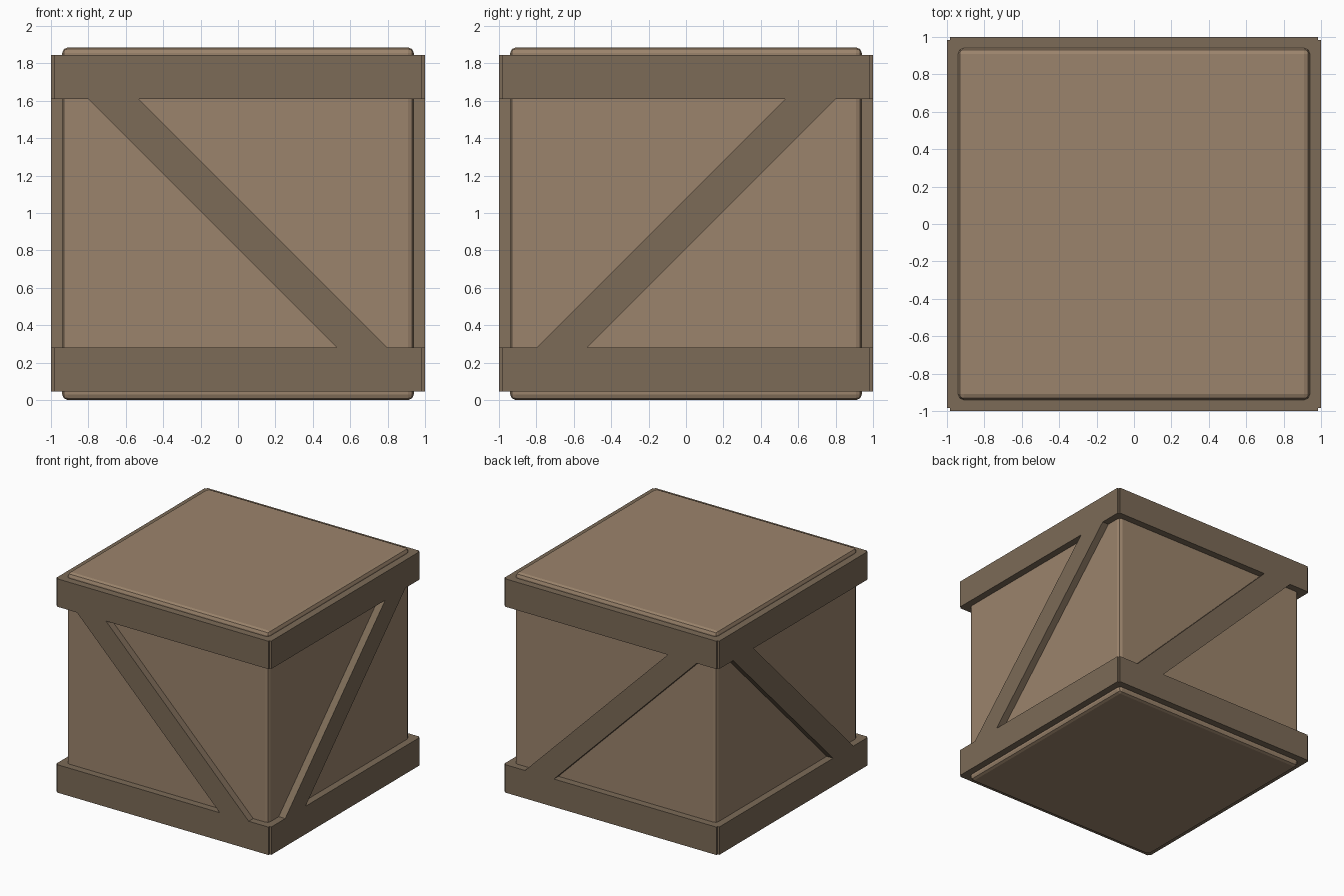
import bpy, bmesh

if "Cube" in bpy.data.objects:
    bpy.data.objects.remove(bpy.data.objects["Cube"])

HALF = 0.94      # half width of the inner box
TOP = 1.885      # height of the inner box
OUT = 1.0        # outer face of the timber frames
END = 0.985      # frames stop short, leaving a notch at each corner


def material(name, rgb):
    m = bpy.data.materials.new(name)
    m.diffuse_color = (*rgb, 1)
    m.use_nodes = True
    m.node_tree.nodes["Principled BSDF"].inputs["Base Color"].default_value = m.diffuse_color
    return m


def add_object(name, bm, mat):
    bmesh.ops.recalc_face_normals(bm, faces=bm.faces)
    me = bpy.data.meshes.new(name)
    bm.to_mesh(me)
    bm.free()
    me.materials.append(mat)
    ob = bpy.data.objects.new(name, me)
    bpy.context.collection.objects.link(ob)
    return ob


light_wood = material("light_wood", (0.33, 0.23, 0.15))
dark_wood = material("dark_wood", (0.20, 0.145, 0.095))

# Inner box with softly bevelled edges
bm = bmesh.new()
bmesh.ops.create_cube(bm, size=1)
bmesh.ops.scale(bm, vec=(2 * HALF, 2 * HALF, TOP), verts=bm.verts)
bmesh.ops.translate(bm, vec=(0, 0, TOP / 2), verts=bm.verts)
box = add_object("crate_box", bm, light_wood)
bevel = box.modifiers.new("soft_edges", 'BEVEL')
bevel.width = 0.03
bevel.segments = 2

# Z-shaped frame outline: top rail, diagonal brace and bottom rail in one piece
Z_PROFILE = [(-END, 0.045), (END, 0.045), (END, 0.28), (0.80, 0.28),
             (-0.53, 1.61), (END, 1.61), (END, 1.845), (-END, 1.845),
             (-END, 1.61), (-0.80, 1.61), (0.53, 0.28), (-END, 0.28)]


def z_frame(name, place):
    """Extrude the outline from inside the box to the outer face."""
    bm = bmesh.new()
    inner, outer = ([bm.verts.new(place(u, d, z)) for u, z in Z_PROFILE]
                    for d in (HALF - 0.015, OUT))
    bm.faces.new(inner)
    bm.faces.new(outer)
    n = len(Z_PROFILE)
    for i in range(n):
        j = (i + 1) % n
        bm.faces.new((inner[i], inner[j], outer[j], outer[i]))
    return add_object(name, bm, dark_wood)


# Opposite frames mirror each other
for name, s in (("front_frame", -1), ("back_frame", 1)):
    z_frame(name, lambda u, d, z: (u, s * d, z))
for name, s in (("left_frame", -1), ("right_frame", 1)):
    z_frame(name, lambda u, d, z: (s * d, -u, z))
